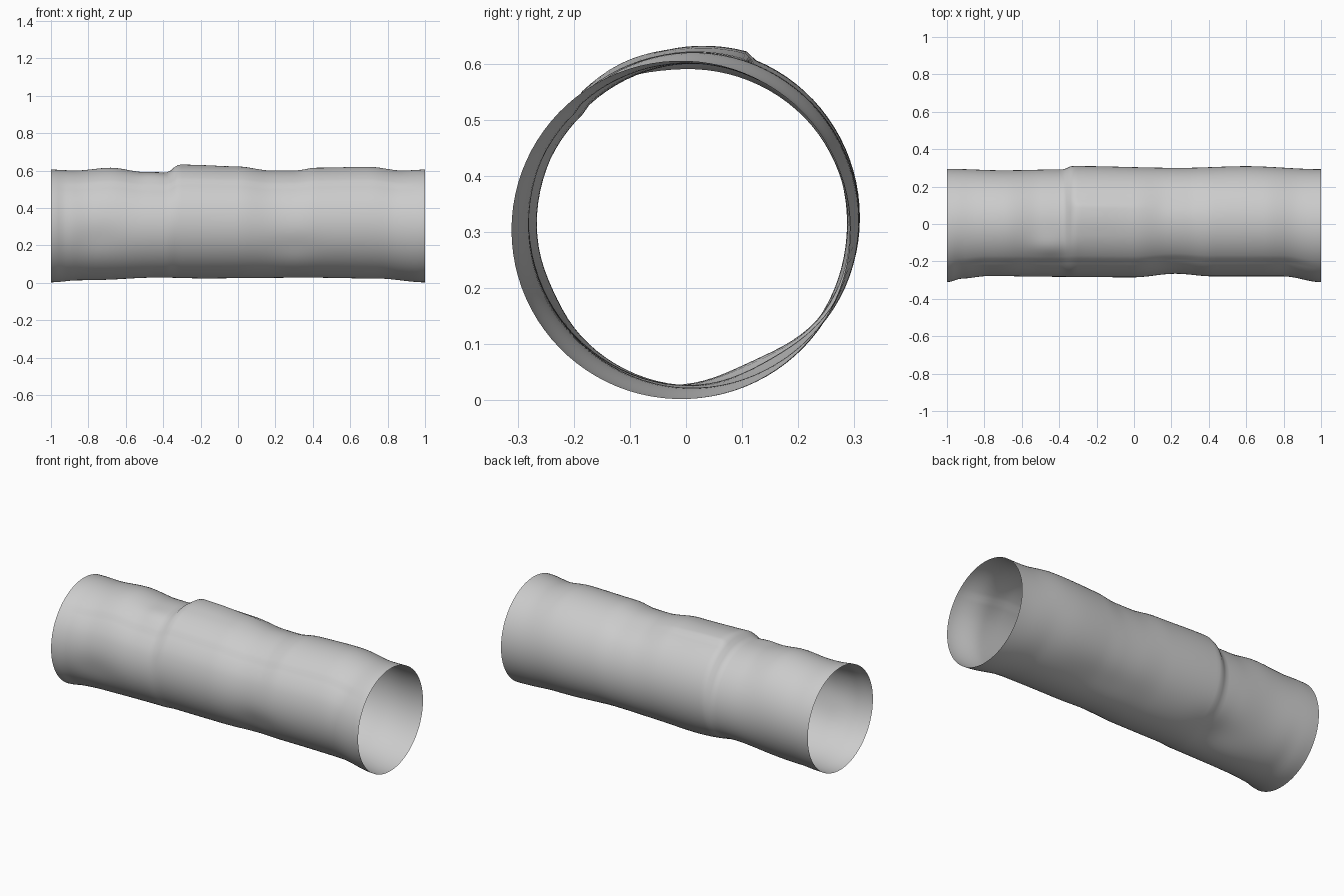
import bpy, bmesh
from math import sin, cos, radians, exp

cube = bpy.data.objects.get("Cube")
if cube:
    bpy.data.objects.remove(cube, do_unlink=True)

grey = bpy.data.materials.new("plain grey")
grey.use_nodes = True
grey.diffuse_color = (0.6, 0.6, 0.6, 1)
grey.node_tree.nodes["Principled BSDF"].inputs["Base Color"].default_value = (0.6, 0.6, 0.6, 1)

# Outline of the tube along its length: (x, offset)
TOP = [(-1, .605), (-.87, .6), (-.68, .615), (-.5, .592), (-.38, .59), (-.32, .628),
       (0, .62), (.18, .6), (.3, .6), (.42, .615), (.7, .62), (.88, .6), (1, .605)]
BOTTOM = [(-1, .002), (-.85, .013), (-.4, .022), (.4, .026), (.75, .022), (1, .002)]
BACK = [(-1, .295), (-.7, .287), (-.38, .292), (-.33, .31), (.25, .3), (.6, .309), (1, .293)]
FRONT = [(-1, -.311), (-.92, -.292), (-.78, -.28), (0, -.285), (.22, -.266), (.42, -.28),
         (.8, -.28), (1, -.311)]

# Soft dents: x, angle, depth, length, spread in degrees
DENTS = [(-.45, -65, .024, .16, 24), (.3, -60, .012, .3, 20), (-.45, 115, -.012, .1, 12),
         (.3, 205, .006, .12, 14), (-.75, 195, .006, .12, 16), (.25, 65, .006, .15, 15)]


def follow(keys, x):
    """Ease between the keys of an outline."""
    for (x0, v0), (x1, v1) in zip(keys, keys[1:]):
        if x <= x1:
            t = max(0, (x - x0) / (x1 - x0))
            return v0 + (v1 - v0) * t * t * (3 - 2 * t)
    return keys[-1][1]


def surface_point(x, angle):
    top, bottom, back, front = (follow(k, x) for k in (TOP, BOTTOM, BACK, FRONT))
    scale = 1.0
    fade = min(1, (1 - abs(x)) / .15)
    for dx, da, depth, length, spread in DENTS:
        turn = (angle - da + 180) % 360 - 180
        scale -= fade * depth / .3 * exp(-((x - dx) / length) ** 2 - (turn / spread) ** 2)
    # Raised lip of the fold on top
    if 72 <= angle <= 100 and -.34 < x < .14:
        scale += .03 * (1 - (angle - 72) / 28) * min(1, (.14 - x) / .3, (x + .34) / .04)
    # Long shallow seam on the front shoulder
    if 133 <= angle <= 155:
        scale -= .015 * fade * (1 - (angle - 133) / 22)
    y = (back + front) / 2 + (back - front) / 2 * cos(radians(angle)) * scale
    z = (top + bottom) / 2 + (top - bottom) / 2 * sin(radians(angle)) * scale
    return x, y, z


# Open dented tube, ring by ring
SIDES, RINGS = 90, 100
bm = bmesh.new()
rings = [[bm.verts.new(surface_point(-1 + 2 * i / RINGS, 360 * j / SIDES))
          for j in range(SIDES)] for i in range(RINGS + 1)]
for a, b in zip(rings, rings[1:]):
    for j in range(SIDES):
        k = (j + 1) % SIDES
        bm.faces.new((a[j], a[k], b[k], b[j]))
bmesh.ops.recalc_face_normals(bm, faces=bm.faces)
bm.normal_update()
middle = bm.verts[:][SIDES * RINGS // 2]
if middle.normal.y < 0:
    bmesh.ops.reverse_faces(bm, faces=bm.faces)

mesh = bpy.data.meshes.new("dented_tube")
bm.to_mesh(mesh)
bm.free()
mesh.materials.append(grey)
tube = bpy.data.objects.new("dented_tube", mesh)
bpy.context.collection.objects.link(tube)

bpy.ops.object.select_all(action="DESELECT")
tube.select_set(True)
bpy.context.view_layer.objects.active = tube
bpy.ops.object.shade_smooth_by_angle(angle=radians(40))
